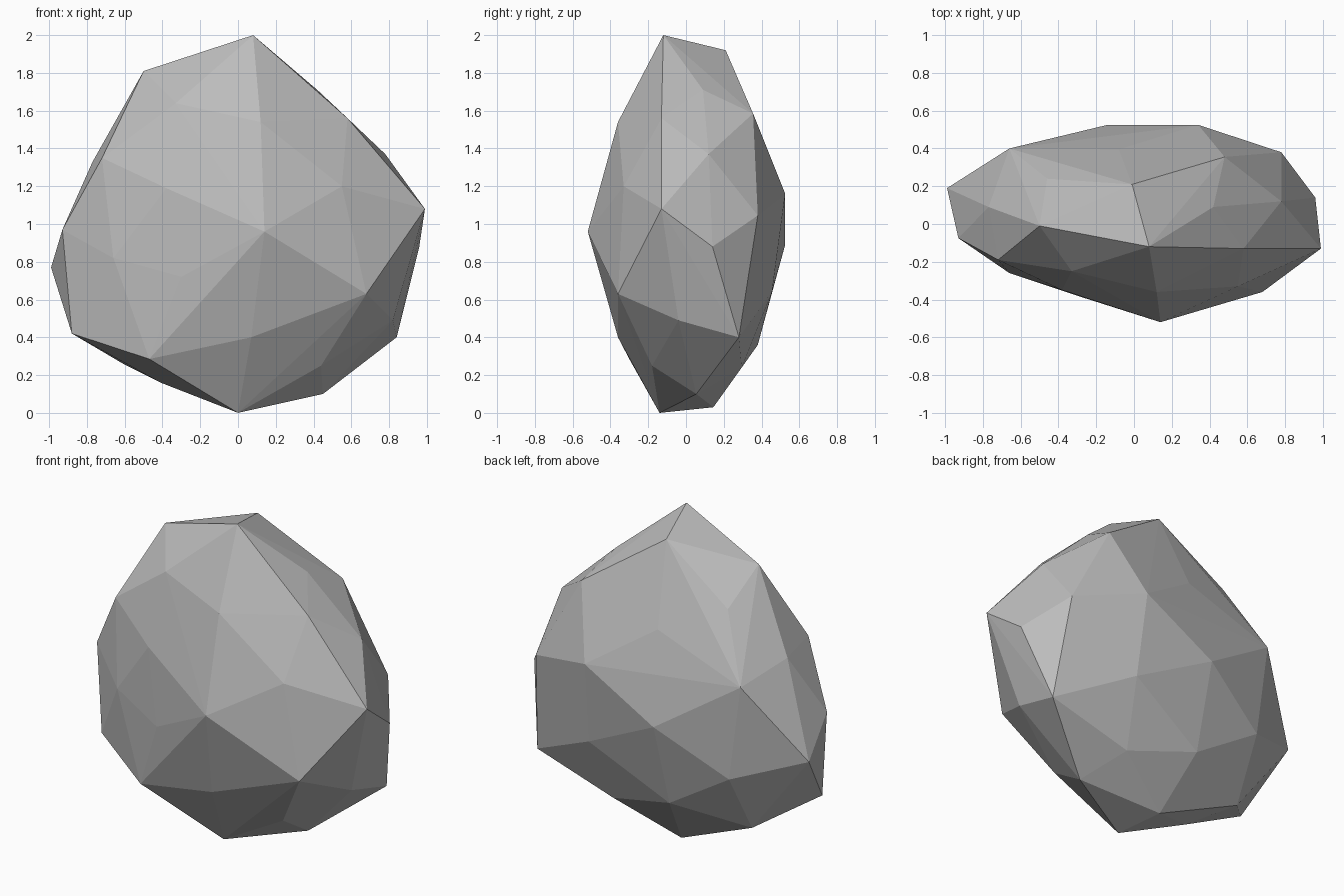
import bpy
import bmesh
from mathutils import Vector

# Remove the default cube
default_cube = bpy.data.objects.get("Cube")
if default_cube:
    bpy.data.objects.remove(default_cube, do_unlink=True)


def flat_material(name, colour):
    """One plain colour for both the viewport and the render."""
    material = bpy.data.materials.new(name)
    material.use_nodes = True
    material.diffuse_color = colour
    shader = material.node_tree.nodes["Principled BSDF"]
    shader.inputs["Base Color"].default_value = colour
    shader.inputs["Roughness"].default_value = 0.9
    return material


def faceted_stone(name, corner_groups, material):
    """Wrap a tight flat-faced skin around the chipped corners."""
    bm = bmesh.new()
    for corners in corner_groups:
        for corner in corners:
            bm.verts.new(Vector(corner))
    hull = bmesh.ops.convex_hull(bm, input=bm.verts[:])
    # Drop corners that ended up inside the skin
    loose = [v for v in bm.verts if not v.link_faces]
    bmesh.ops.delete(bm, geom=loose, context="VERTS")
    bmesh.ops.recalc_face_normals(bm, faces=bm.faces[:])
    for face in bm.faces:
        face.smooth = False
    mesh = bpy.data.meshes.new(name)
    bm.to_mesh(mesh)
    bm.free()
    mesh.materials.append(material)
    stone = bpy.data.objects.new(name, mesh)
    bpy.context.collection.objects.link(stone)
    return stone


# Crown of the stone
crown = [(.08, -.12, 2), (-.01, .21, 1.92), (-.5, -.01, 1.81),
         (.42, .09, 1.71), (.58, -.13, 1.56), (.48, .355, 1.585),
         (-.46, .24, 1.61)]

# Broad front face
front = [(-.33, -.25, 1.64), (.12, -.36, 1.54), (.55, -.33, 1.2),
         (-.38, -.35, 1.19), (.14, -.52, .96), (-.3, -.38, .72),
         (.68, -.36, .63), (.07, -.36, .4), (-.47, -.3, .285)]

# Narrow sides
sides = [(.78, .12, 1.37), (.99, -.13, 1.08), (.96, .14, .88),
         (.82, -.04, .49), (.84, .28, .4), (-.77, .09, 1.33),
         (-.72, -.19, 1.35), (-.93, -.075, .97), (-.66, -.26, .82),
         (-.99, .19, .77), (-.88, -.1, .42)]

# Broad back face
back = [(-.08, .395, 1.44), (-.66, .4, 1.23), (.34, .525, 1.16),
        (.78, .38, 1.045), (-.14, .525, .89), (.36, .455, .64),
        (-.58, .4, .63), (-.15, .38, .36)]

# Underside tapering to a point
base = [(.44, -.18, .25), (.3, .295, .24), (-.6, .2, .255),
        (-.41, -.03, .16), (.45, .055, .1), (-.07, .145, .03),
        (0, -.14, 0)]

stone_grey = flat_material("stone_grey", (0.5, 0.5, 0.5, 1))
faceted_stone("rock", [crown, front, sides, back, base], stone_grey)
